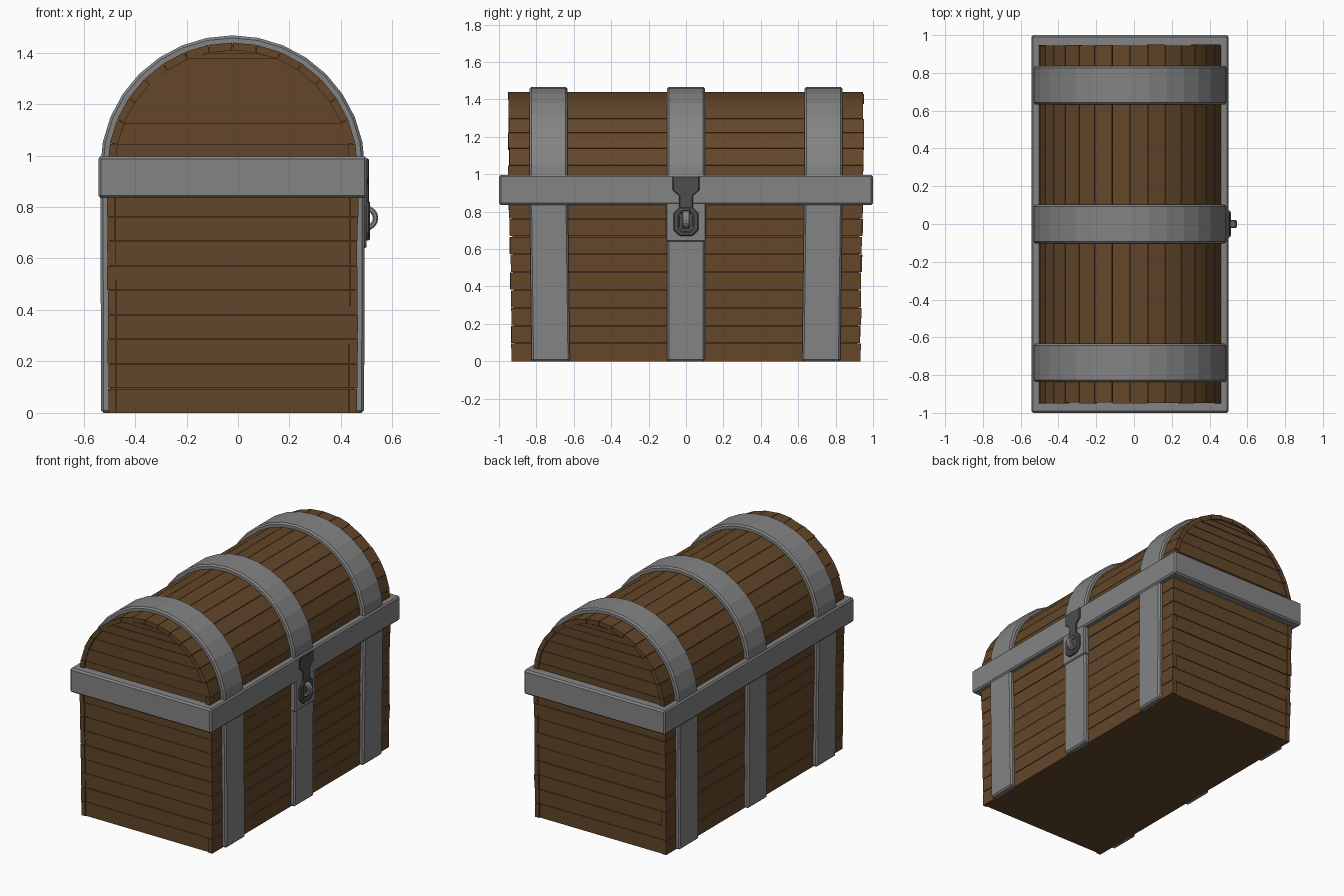
import bpy, bmesh, math, random
from mathutils import Vector

if "Cube" in bpy.data.objects:
    bpy.data.objects.remove(bpy.data.objects["Cube"])

random.seed(4)
CX = -0.021          # chest body is slightly off centre because of the lock ring
ZC, R, N = 0.953, 0.486, 16   # lid arc centre height, radius, facets


def material(name, c):
    m = bpy.data.materials.new(name)
    m.diffuse_color = (*c, 1)
    m.use_nodes = True
    m.node_tree.nodes["Principled BSDF"].inputs["Base Color"].default_value = m.diffuse_color
    return m


WOOD = material("wood", (0.125, 0.062, 0.023))
IRON = material("iron", (0.23, 0.23, 0.23))
DARK = material("dark_iron", (0.075, 0.075, 0.075))


def place(axis, u, v, w):
    # (u, v) lie in the profile plane, w runs along the axis
    return Vector({"x": (w, u, v), "y": (u, w, v), "z": (u, v, w)}[axis])


def prism(bm, pts, a, b, axis="y"):
    lo = [bm.verts.new(place(axis, u, v, a)) for u, v in pts]
    hi = [bm.verts.new(place(axis, u, v, b)) for u, v in pts]
    bm.faces.new(lo)
    bm.faces.new(hi[::-1])
    for i in range(len(pts)):
        j = (i + 1) % len(pts)
        bm.faces.new((lo[i], hi[i], hi[j], lo[j]))


def frame(bm, outer, inner, a, b, axis):
    loops = [[bm.verts.new(place(axis, u, v, w)) for u, v in pts]
             for pts, w in ((outer, a), (outer, b), (inner, b), (inner, a))]
    n = len(outer)
    for k in range(4):
        p, q = loops[k], loops[(k + 1) % 4]
        for i in range(n):
            j = (i + 1) % n
            bm.faces.new((p[i], p[j], q[j], q[i]))


def finish(name, bm, mat, bevel=0.0):
    bmesh.ops.recalc_face_normals(bm, faces=bm.faces)
    me = bpy.data.meshes.new(name)
    bm.to_mesh(me)
    bm.free()
    me.materials.append(mat)
    ob = bpy.data.objects.new(name, me)
    ob.location.x = CX
    bpy.context.collection.objects.link(ob)
    if bevel:
        md = ob.modifiers.new("bevel", "BEVEL")
        md.width, md.segments = bevel, 1
        md.limit_method, md.angle_limit = "ANGLE", math.radians(40)
    return ob


def rect(x, y):
    return [(-x, -y), (x, -y), (x, y), (-x, y)]


def arc(r, n=N):
    return [(r * math.cos(math.pi * i / n), ZC + r * math.sin(math.pi * i / n))
            for i in range(n + 1)]


def half_width(z):
    return 0.484 + 0.003 * z


def end_y(z):
    return 0.93 + 0.018 * min(z, 1.0)


def jit(a=0.004):
    return random.uniform(-a, a)


def taper_ends(bm):
    for v in bm.verts:
        v.co.y *= end_y(v.co.z)


GAP, T = 0.0015, 0.03
ROWS = [ZC * i / 10 for i in range(11)]

# solid core behind the planks
bm = bmesh.new()
prism(bm, [(0.472, 0), *arc(R - 0.012), (-0.472, 0)], -0.985, 0.985)
taper_ends(bm)
finish("chest_core", bm, WOOD)

# long side planks of the body
bm = bmesh.new()
for s in (-1, 1):
    for z0, z1 in zip(ROWS, ROWS[1:]):
        a, b = z0 + (GAP if z0 else 0), z1 - GAP
        d = jit(0.002)
        prism(bm, [(s * (half_width(a) - T), a), (s * (half_width(a) + d), a),
                   (s * (half_width(b) + d), b), (s * (half_width(b) - T), b)],
              -1 + jit(), 1 + jit())
taper_ends(bm)
finish("body_side_planks", bm, WOOD)

# end planks of the body
bm = bmesh.new()
for s in (-1, 1):
    for z0, z1 in zip(ROWS, ROWS[1:]):
        a, b = z0 + (GAP if z0 else 0), z1 - GAP
        wa, wb = half_width(a) - T - GAP, half_width(b) - T - GAP
        prism(bm, [(-wa, a), (wa, a), (wb, b), (-wb, b)], s * 0.95, s * (0.996 + jit(0.002)))
taper_ends(bm)
finish("body_end_planks", bm, WOOD)

# curved lid planks, one per facet of the arc
bm = bmesh.new()
out, inn = arc(R), arc(R - T)
for i in range(N):
    p, q, r, s = (Vector(c) for c in (out[i], out[i + 1], inn[i + 1], inn[i]))
    g = (q - p).normalized() * GAP
    prism(bm, [p + g, q - g, r - g, s + g], -1 + jit(), 1 + jit())
taper_ends(bm)
finish("lid_planks", bm, WOOD)

# half-round lid ends made of horizontal planks
bm = bmesh.new()
half = inn[:N // 2 + 1]
for s in (-1, 1):
    for i, ((x0, z0), (x1, z1)) in enumerate(zip(half, half[1:])):
        a, b = z0 + GAP, z1 - GAP
        top = [(x1, b), (-x1, b)] if x1 > 0.01 else [(0, b)]
        prism(bm, [(-x0, a), (x0, a), *top], s * 0.95, s * (0.99 + jit(0.002)))
taper_ends(bm)
finish("lid_end_planks", bm, WOOD)

# three iron straps arching over the chest
STRAP = [(0.511, 0), *arc(0.514), (-0.511, 0), (-0.465, 0), *arc(0.468)[::-1], (0.465, 0)]
for name, y in (("strap_front", -0.735), ("strap_middle", 0), ("strap_back", 0.735)):
    bm = bmesh.new()
    prism(bm, STRAP, y - 0.102, y + 0.102)
    for v in bm.verts:
        if v.co.z < 0.01:
            v.co.y -= 0.012 * y / 0.735
    finish(name, bm, IRON, 0.01)

# iron belt around the rim
bm = bmesh.new()
frame(bm, rect(0.522, 1.0), rect(0.465, 0.925), 0.835, 0.997, "z")
finish("rim_belt", bm, IRON, 0.01)

# backing plate under the lock
bm = bmesh.new()
prism(bm, [(-0.107, 0.64), (0.107, 0.64), (0.107, 0.85), (-0.107, 0.85)], 0.47, 0.521, "x")
finish("lock_plate", bm, IRON, 0.006)

# hasp: strap plus slotted octagon
bm = bmesh.new()
side = [(0.037, 0.80), (0.037, 0.885), (0.072, 0.915), (0.072, 0.988)]
prism(bm, side + [(-y, z) for y, z in side[::-1]], 0.50, 0.530, "x")
finish("hasp_strap", bm, DARK, 0.004)


def octagon(w, h, c):
    q = [(w, h - c), (w - c, h)]
    q += [(-y, z) for y, z in q[::-1]]
    q += [(-y, -z) for y, z in q]
    return [(y, 0.747 + z) for y, z in q]


bm = bmesh.new()
frame(bm, octagon(0.068, 0.077, 0.033), octagon(0.036, 0.054, 0.018), 0.50, 0.534, "x")
finish("hasp_frame", bm, DARK, 0.006)

bm = bmesh.new()
prism(bm, octagon(0.045, 0.06, 0.02), 0.50, 0.524, "x")
finish("hasp_slot", bm, DARK)

# staple ring through the hasp
bm = bmesh.new()
loops = [[(0.517 + r * math.cos(math.tau * i / 16), 0.757 + r * math.sin(math.tau * i / 16))
          for i in range(16)] for r in (0.049, 0.028)]
frame(bm, loops[0], loops[1], -0.02, 0.02, "y")
finish("staple_ring", bm, IRON, 0.005)
